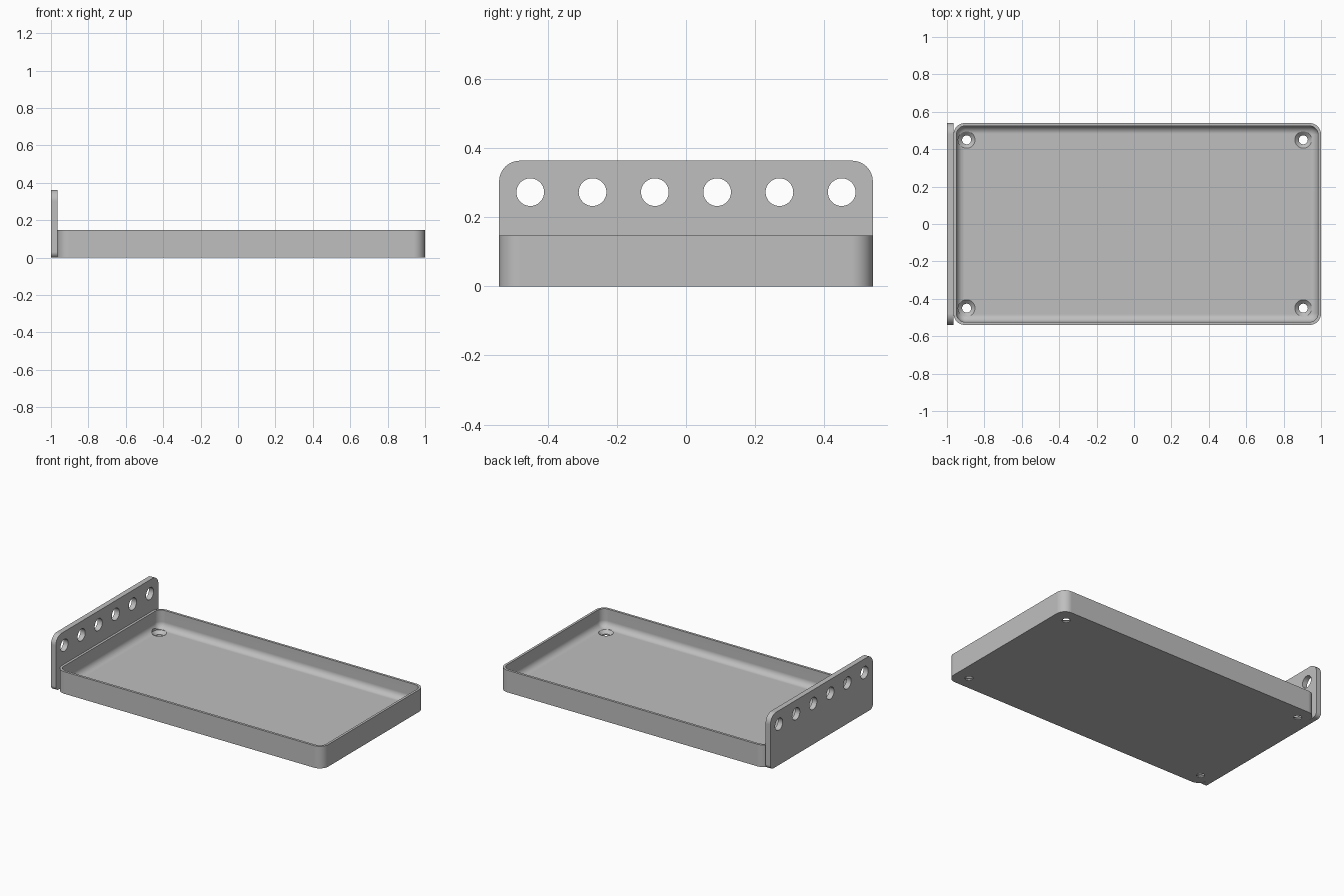
import bpy, bmesh
from math import pi, sin, cos, radians

default_cube = bpy.data.objects.get("Cube")
if default_cube:
    bpy.data.objects.remove(default_cube)

grey = bpy.data.materials.new("plain grey")
grey.use_nodes = True
COLOUR = (0.52, 0.52, 0.52, 1)
grey.diffuse_color = COLOUR
grey.node_tree.nodes["Principled BSDF"].inputs["Base Color"].default_value = COLOUR


def rounded_rect(u0, u1, v0, v1, r_low, r_high, steps=10):
    """Counter-clockwise outline; r_low rounds the v0 corners, r_high the v1 corners."""
    corners = [(u1 - r_high, v1 - r_high, r_high, 0), (u0 + r_high, v1 - r_high, r_high, 1),
               (u0 + r_low, v0 + r_low, r_low, 2), (u1 - r_low, v0 + r_low, r_low, 3)]
    return [(cu + r * cos(a), cv + r * sin(a))
            for cu, cv, r, q in corners
            for a in [(q + i / steps) * pi / 2 for i in range(steps + 1)]]


def loft(name, rings):
    """Skin a stack of equal-sized rings and cap both ends."""
    bm = bmesh.new()
    loops = [[bm.verts.new(p) for p in ring] for ring in rings]
    for a, b in zip(loops, loops[1:]):
        for i in range(len(a)):
            j = (i + 1) % len(a)
            bm.faces.new((a[i], a[j], b[j], b[i]))
    bm.faces.new(loops[0][::-1])
    bm.faces.new(loops[-1])
    bmesh.ops.recalc_face_normals(bm, faces=bm.faces)
    mesh = bpy.data.meshes.new(name)
    bm.to_mesh(mesh)
    bm.free()
    mesh.materials.append(grey)
    obj = bpy.data.objects.new(name, mesh)
    bpy.context.collection.objects.link(obj)
    return obj


def circle(r, place, n=40):
    return [place(r * cos(2 * pi * i / n), r * sin(2 * pi * i / n)) for i in range(n)]


def activate(obj):
    bpy.ops.object.select_all(action='DESELECT')
    obj.select_set(True)
    bpy.context.view_layer.objects.active = obj


def cut(obj, cutters):
    activate(obj)
    for cutter in cutters:
        mod = obj.modifiers.new("hole", 'BOOLEAN')
        mod.operation = 'DIFFERENCE'
        mod.solver = 'EXACT'
        mod.object = cutter
        bpy.ops.object.modifier_apply(modifier=mod.name)
        bpy.data.objects.remove(cutter)


def finish(obj):
    activate(obj)
    bpy.ops.object.shade_smooth_by_angle(angle=radians(30))
    mod = obj.modifiers.new("flat face normals", 'WEIGHTED_NORMAL')
    mod.keep_sharp = True


# Shared sizes
HALF_Y, LEFT, RIGHT = 0.54, -0.965, 1.0
RIM, FLOOR, WALL, FILLET, CORNER = 0.147, 0.028, 0.016, 0.042, 0.062


# Tray: outer wall, thin rim, inner wall and a filleted floor edge
def tray_ring(inset, z):
    r = CORNER - inset
    outline = rounded_rect(LEFT + inset, RIGHT - inset, -HALF_Y + inset, HALF_Y - inset, r, r)
    return [(x, y, z) for x, y in outline]


rings = [tray_ring(0, 0), tray_ring(0, RIM), tray_ring(WALL, RIM)]
for i in range(9):
    a = i / 8 * pi / 2
    rings.append(tray_ring(WALL + FILLET * (1 - cos(a)), FLOOR + FILLET * (1 - sin(a))))
tray = loft("tray", rings)

# Countersunk screw holes in the tray corners
screw_cutters = []
for x in (-0.895, 0.905):
    for y in (-0.45, 0.45):
        profile = [(0.024, -0.05), (0.024, 0.008), (0.045, FLOOR), (0.045, FLOOR + 0.02)]
        screw_cutters.append(loft("screw_cutter", [
            circle(r, lambda u, v, z=z: (x + u, y + v, z)) for r, z in profile]))
cut(tray, screw_cutters)
finish(tray)

# Upright end plate with rounded corners
outline = rounded_rect(-HALF_Y, HALF_Y, 0, 0.363, 0.03, 0.06)
plate = loft("end_plate", [[(x, y, z) for y, z in outline] for x in (-1, LEFT)])

# Row of six round holes through the plate
cut(plate, [loft("plate_cutter", [
    circle(0.04, lambda u, v, x=x: (x, 0.18 * (k - 2.5) + u, 0.272 + v))
    for x in (-1.1, -0.9)]) for k in range(6)])
finish(plate)
